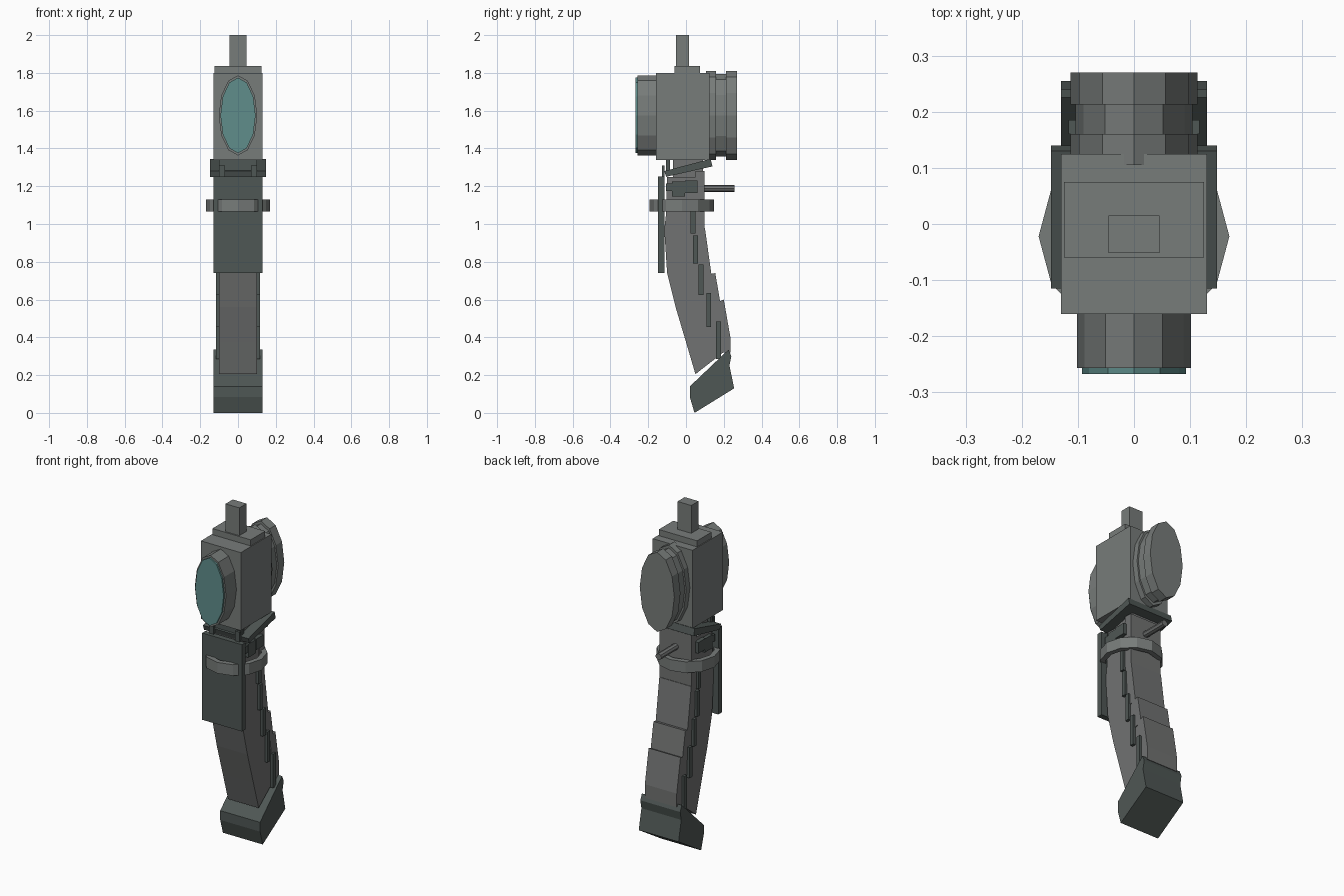
import bpy, bmesh, math
from mathutils import Matrix

if "Cube" in bpy.data.objects:
    bpy.data.objects.remove(bpy.data.objects["Cube"])


def material(name, r, g, b):
    m = bpy.data.materials.new(name)
    m.diffuse_color = (r, g, b, 1)
    m.use_nodes = True
    m.node_tree.nodes["Principled BSDF"].inputs["Base Color"].default_value = m.diffuse_color
    return m


GREY = material("body grey", 0.185, 0.2, 0.193)
GRIP = material("grip grey", 0.165, 0.17, 0.168)
DARK = material("dark green grey", 0.078, 0.095, 0.09)
TEAL = material("lens teal", 0.115, 0.27, 0.26)


def finish(name, bm, mat):
    bmesh.ops.recalc_face_normals(bm, faces=bm.faces)
    me = bpy.data.meshes.new(name)
    bm.to_mesh(me)
    bm.free()
    me.materials.append(mat)
    ob = bpy.data.objects.new(name, me)
    bpy.context.collection.objects.link(ob)
    return ob


def box(name, mat, x, y, z):
    bm = bmesh.new()
    size = Matrix.Diagonal((x[1] - x[0], y[1] - y[0], z[1] - z[0], 1))
    mid = Matrix.Translation((sum(x) / 2, sum(y) / 2, sum(z) / 2))
    bmesh.ops.create_cube(bm, size=1, matrix=mid @ size)
    return finish(name, bm, mat)


def pair(name, mat, x, y, z):
    box(name + "_right", mat, x, y, z)
    box(name + "_left", mat, (-x[1], -x[0]), y, z)


def side_profile(name, mat, half, pts):
    """Extrude a (y, z) outline across x from -half to half."""
    bm = bmesh.new()
    f = bm.faces.new([bm.verts.new((-half, y, z)) for y, z in pts])
    ext = bmesh.ops.extrude_face_region(bm, geom=[f])["geom"]
    bmesh.ops.translate(bm, vec=(2 * half, 0, 0),
                        verts=[v for v in ext if isinstance(v, bmesh.types.BMVert)])
    return finish(name, bm, mat)


def disc(name, mat, rx, rz, y0, y1, z=1.575, sides=12):
    """Elliptical cylinder along y."""
    bm = bmesh.new()
    rings = [[bm.verts.new((rx * math.cos(i * math.tau / sides), y,
                            z + rz * math.sin(i * math.tau / sides)))
              for i in range(sides)] for y in (y0, y1)]
    for i in range(sides):
        j = (i + 1) % sides
        bm.faces.new((rings[0][i], rings[0][j], rings[1][j], rings[1][i]))
    for r in rings:
        bm.faces.new(r)
    return finish(name, bm, mat)


# Head with top mount
box("head_block", GREY, (-0.13, 0.13), (-0.16, 0.125), (1.34, 1.8))
box("top_plate", GREY, (-0.125, 0.125), (-0.06, 0.075), (1.8, 1.836))
box("top_post", GREY, (-0.045, 0.045), (-0.052, 0.015), (1.83, 2.0))

# Front lens and stepped rear cap
disc("lens_barrel", GREY, 0.102, 0.212, -0.257, -0.16)
disc("lens_glass", TEAL, 0.093, 0.2, -0.267, -0.25)
disc("rear_ring", GREY, 0.113, 0.235, 0.105, 0.16)
disc("rear_barrel", GREY, 0.104, 0.218, 0.16, 0.214)
disc("rear_cap", GREY, 0.113, 0.235, 0.213, 0.27)

# Tilted plate below the head and its supports
side_profile("tilted_plate", DARK, 0.148,
             [(-0.115, 1.28), (0.13, 1.345), (0.14, 1.305), (-0.105, 1.25)])
box("neck_block", GRIP, (-0.09, 0.09), (-0.07, 0.09), (1.23, 1.34))
box("neck_front_bar", DARK, (-0.1, 0.1), (-0.105, -0.085), (1.27, 1.34))
pair("shield_post", DARK, (0.07, 0.1), (-0.128, -0.113), (1.24, 1.31))

# Front shield
box("front_shield", DARK, (-0.13, 0.13), (-0.148, -0.115), (0.74, 1.252))

# Twelve sided collar ring
bm = bmesh.new()
loops = []
for r, z in ((0.17, 1.065), (0.17, 1.13), (0.14, 1.13), (0.14, 1.065)):
    loops.append([bm.verts.new((r * math.cos(i * math.tau / 12),
                                -0.022 + r * math.sin(i * math.tau / 12), z))
                  for i in range(12)])
for k in range(4):
    a, b = loops[k], loops[(k + 1) % 4]
    for i in range(12):
        j = (i + 1) % 12
        bm.faces.new((a[i], a[j], b[j], b[i]))
finish("collar_ring", bm, GREY)

# Curved grip core
side_profile("grip_core", GRIP, 0.1, [
    (-0.1, 1.25), (0.075, 1.25), (0.075, 0.95), (0.11, 0.74), (0.15, 0.6),
    (0.2, 0.4), (0.21, 0.33), (0.05, 0.205), (0.0, 0.375), (-0.055, 0.56),
    (-0.1, 0.74), (-0.115, 0.97), (-0.105, 1.06)])

# Overlapping back segments of the grip
back_segments = [
    [(0.05, 1.28), (0.097, 1.28), (0.097, 0.97), (0.05, 0.97)],
    [(0.05, 0.98), (0.1, 0.98), (0.135, 0.73), (0.08, 0.72)],
    [(0.1, 0.73), (0.155, 0.74), (0.183, 0.575), (0.13, 0.56)],
    [(0.15, 0.58), (0.2, 0.6), (0.235, 0.4), (0.235, 0.32), (0.18, 0.32)],
]
for n, pts in enumerate(back_segments, 1):
    side_profile(f"back_segment_{n}", GRIP, 0.104, pts)

# Hanging side strips
strips = [(0.025, 0.95, 1.07), (0.038, 0.79, 0.94), (0.067, 0.625, 0.785),
          (0.108, 0.455, 0.635), (0.16, 0.285, 0.485)]
for n, (y, z0, z1) in enumerate(strips, 1):
    pair(f"side_strip_{n}", DARK, (0.09, 0.117), (y, y + 0.025), (z0, z1))

# Small side mechanism above the collar
for n, (y0, y1, z0, z1) in enumerate([(-0.105, -0.072, 1.175, 1.215),
                                      (-0.074, -0.005, 1.145, 1.225),
                                      (-0.006, 0.062, 1.165, 1.23)], 1):
    pair(f"side_switch_{n}", DARK, (0.09, 0.112 + 0.004 * n), (y0, y1), (z0, z1))

# Rear rod
disc("rear_rod", GRIP, 0.02, 0.018, 0.08, 0.257, 1.188, 8)

# Slanted foot
side_profile("foot", DARK, 0.13, [
    (0.02, 0.14), (0.225, 0.335), (0.24, 0.3), (0.23, 0.25),
    (0.255, 0.13), (0.045, 0.0), (0.02, 0.085)])
